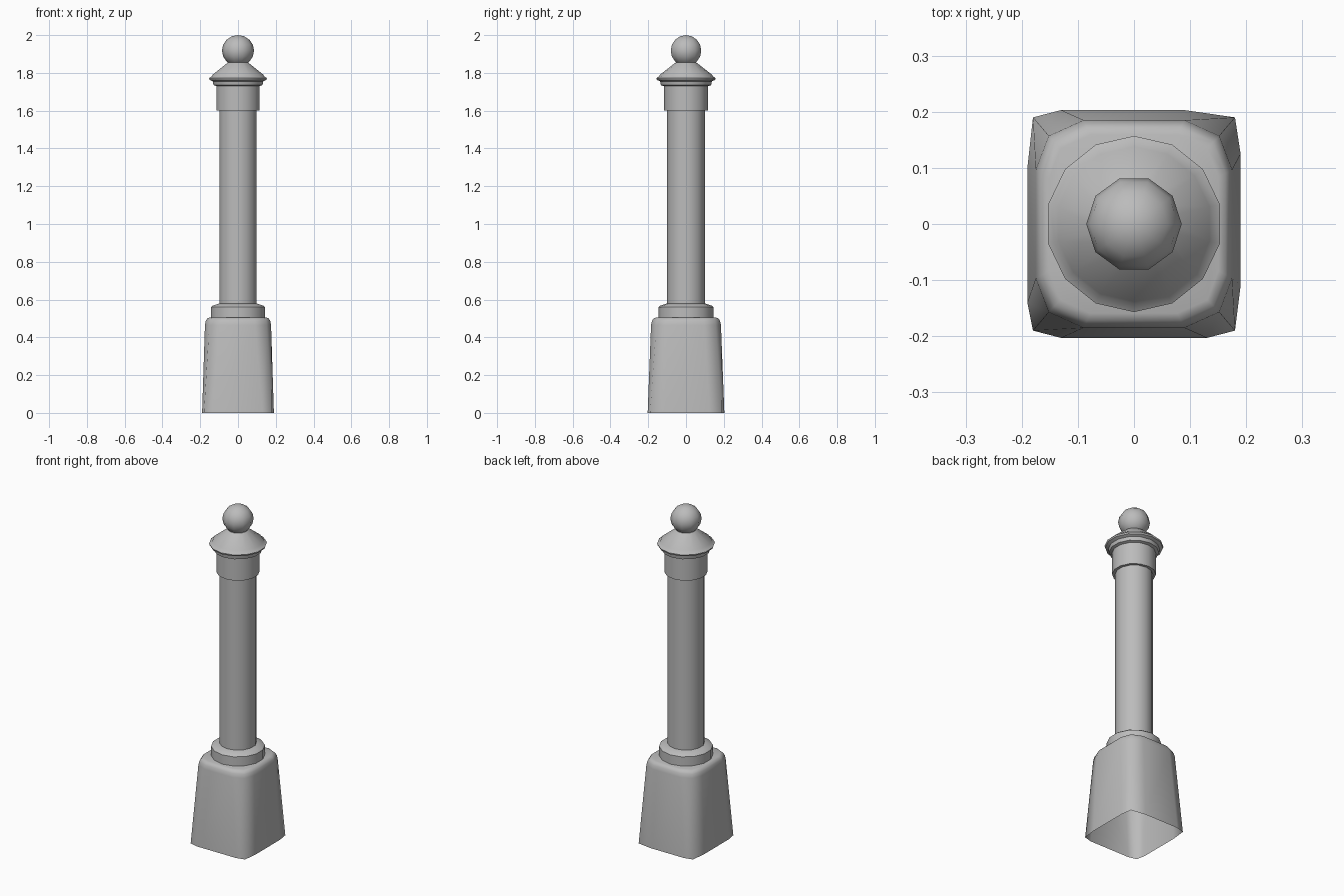
import bpy, bmesh, math

cube = bpy.data.objects.get("Cube")
if cube:
    bpy.data.objects.remove(cube, do_unlink=True)

SIDES = 14

grey = bpy.data.materials.new("cast_grey")
grey.use_nodes = True
colour = (0.5, 0.5, 0.5, 1)
grey.diffuse_color = colour
grey.node_tree.nodes["Principled BSDF"].inputs["Base Color"].default_value = colour


def loft(name, rings, cap_bottom=True, cap_top=True, angle=35):
    """Skin a stack of equally sized point rings into one smooth object."""
    bm = bmesh.new()
    loops = [[bm.verts.new(p) for p in ring] for ring in rings]
    n = len(loops[0])
    for low, high in zip(loops, loops[1:]):
        for i in range(n):
            j = (i + 1) % n
            bm.faces.new((low[i], low[j], high[j], high[i]))
    if cap_bottom:
        bm.faces.new(loops[0][::-1])
    if cap_top:
        bm.faces.new(loops[-1])
    bmesh.ops.recalc_face_normals(bm, faces=bm.faces)
    mesh = bpy.data.meshes.new(name)
    bm.to_mesh(mesh)
    bm.free()
    obj = bpy.data.objects.new(name, mesh)
    bpy.context.collection.objects.link(obj)
    finish(obj, angle)


def finish(obj, angle):
    obj.data.materials.append(grey)
    bpy.ops.object.select_all(action="DESELECT")
    obj.select_set(True)
    bpy.context.view_layer.objects.active = obj
    bpy.ops.object.shade_smooth_by_angle(angle=math.radians(angle))


def turned(name, profile):
    """Lathe a (radius, height) profile with one corner pointing to +y."""
    turns = [math.pi / 2 + math.tau * i / SIDES for i in range(SIDES)]
    loft(name, [[(r * math.cos(a), r * math.sin(a), z) for a in turns]
                for r, z in profile])


# Plinth: flared foot, softened square shoulders, open underneath
foot = [(0.19, -0.11), (0.19, 0.125), (0.18, 0.19), (0.09, 0.203),
        (-0.13, 0.203), (-0.18, 0.19)]
foot += [(-0.19, 0.10), (-0.19, -0.14), (-0.18, -0.19), (-0.13, -0.203),
         (0.13, -0.203), (0.18, -0.19)]
quarter = [(0.175, 0.097), (0.152, 0.157), (0.09, 0.185)]
mirror_left = [(-x, y) for x, y in quarter[::-1]]
half = quarter + mirror_left
shoulder = half + [(-x, -y) for x, y in half]
shoulder = shoulder[-1:] + shoulder[:-1]
# start both rings at the lower corner of the +x side
shoulder = [(0.175, -0.097)] + half + [(-x, -y) for x, y in half][:-1]
shoulder = [shoulder[0]] + shoulder[1:7] + [(-0.175, -0.097), (-0.152, -0.157),
            (-0.09, -0.185), (0.09, -0.185), (0.152, -0.157)]
levels = [(1.0, 0.465), (0.975, 0.487), (0.93, 0.5), (0.86, 0.505)]
rings = [[(x, y, 0) for x, y in foot]]
rings += [[(x * s, y * s, z) for x, y in shoulder] for s, z in levels]
loft("plinth", rings, cap_bottom=False, angle=60)

# Round collar, shaft and moulded cap
turned("base_collar", [(0.146, 0.5), (0.146, 0.56), (0.138, 0.567), (0.1, 0.58)])
turned("shaft", [(0.101, 0.56), (0.101, 1.62)])
turned("cap", [(0.117, 1.6), (0.117, 1.73), (0.133, 1.735), (0.137, 1.755),
               (0.154, 1.763), (0.157, 1.772), (0.142, 1.782),
               (0.138, 1.79), (0.055, 1.855)])

# Ball finial
bpy.ops.mesh.primitive_uv_sphere_add(segments=10, ring_count=8, radius=0.085,
                                     location=(0, 0, 1.918),
                                     rotation=(0, 0, math.pi / 2))
ball = bpy.context.object
ball.name = "ball_finial"
ball.scale.z = 0.082 / 0.085
finish(ball, 60)
